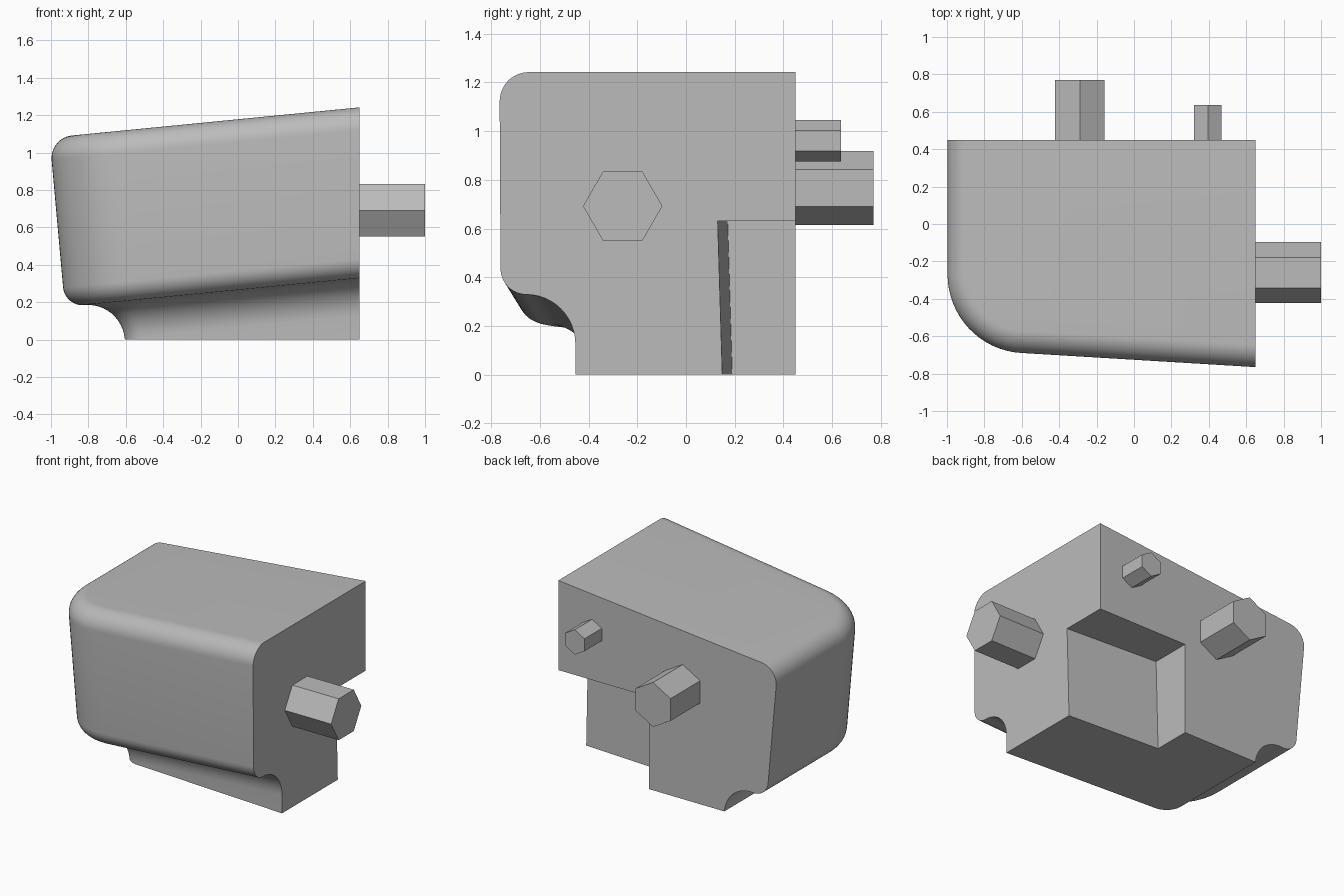
import bpy, bmesh
from math import pi, sin, cos, atan, radians
from mathutils import Vector, Matrix

cube = bpy.data.objects.get("Cube")
if cube:
    bpy.data.objects.remove(cube)

GREY = (0.5, 0.5, 0.5, 1)
grey = bpy.data.materials.new("plain grey")
grey.use_nodes = True
grey.diffuse_color = GREY
grey.node_tree.nodes["Principled BSDF"].inputs["Base Color"].default_value = GREY


def make_object(name, bm):
    bmesh.ops.recalc_face_normals(bm, faces=bm.faces[:])
    mesh = bpy.data.meshes.new(name)
    bm.to_mesh(mesh)
    bm.free()
    mesh.materials.append(grey)
    obj = bpy.data.objects.new(name, mesh)
    bpy.context.collection.objects.link(obj)
    return obj


def hex_bar(name, start, axis, length, radius, turn=0):
    """Six-sided bar from start along axis; turn spins it about that axis."""
    axis = Vector(axis)
    spin = Matrix.Rotation(turn, 4, axis) @ axis.to_track_quat("Z", "Y").to_matrix().to_4x4()
    bm = bmesh.new()
    bmesh.ops.create_cone(bm, cap_ends=True, segments=6, radius1=radius, radius2=radius,
                          depth=length, matrix=Matrix.Translation((0, 0, length / 2)))
    # put the first corner along global z (or y for upright bars)
    bm.transform(spin)
    bm.transform(Matrix.Translation(start))
    return make_object(name, bm)


def arc(cx, cz, r, a0, a1, steps=12):
    for i in range(steps + 1):
        a = radians(a0 + (a1 - a0) * i / steps)
        yield cx + r * cos(a), cz + r * sin(a)


# Side profile as (inset, height): rounded top, wall, rounded belly, cove, foot
profile = [*arc(0.12, 1.12, 0.12, 90, 180),
           *arc(0.105, 0.44, 0.105, 180, 270),
           *arc(0.105, 0.135, 0.2, 90, 0),
           (0.305, -0.3)]

# Plan: straight side, big rounded corner, slightly splayed front
SPLAY, CORNER = 0.06, 0.42
CX, CY = -1 + CORNER, -0.27


def plan(inset):
    r = CORNER - inset
    yield CX - r, 0.7
    yield from arc(CX, CY, r, 180, 270 - math_deg(atan(SPLAY)), 16)
    a = 1.5 * pi - atan(SPLAY)
    x, y = CX + r * cos(a), CY + r * sin(a)
    yield 1.2, y - SPLAY * (1.2 - x)
    yield 1.2, 0.7


def math_deg(a):
    return a * 180 / pi


def lean(u, y, h):
    """Tilt the shell so the top rises to +x and the side leans outward."""
    z = h + 0.097 * (u - 0.65)
    return u - 0.09 * (z - 1.0), y, z


bm = bmesh.new()
rings = [[bm.verts.new(lean(u, y, h)) for u, y in plan(d)] for d, h in profile]
for lower, upper in zip(rings, rings[1:]):
    n = len(lower)
    for i in range(n):
        j = (i + 1) % n
        bm.faces.new((lower[i], lower[j], upper[j], upper[i]))
bm.faces.new(rings[0])
bm.faces.new(rings[-1])
bmesh.ops.recalc_face_normals(bm, faces=bm.faces[:])

# Trim the shell flat at the joint faces and the base
for point, normal in (((0.65, 0, 0), (1, 0, 0)), ((0, 0.45, 0), (0, 1, 0)),
                      ((0, 0, 0), (0, 0, -1))):
    cut = bmesh.ops.bisect_plane(bm, geom=bm.verts[:] + bm.edges[:] + bm.faces[:],
                                 plane_co=point, plane_no=normal, clear_outer=True)
    rim = [e for e in bm.edges if e.is_boundary]
    bmesh.ops.edgeloop_fill(bm, edges=rim)
body = make_object("corner_body", bm)

# Cutter for the notch in the back corner; its long wall follows the front
bm = bmesh.new()
bmesh.ops.create_cube(bm, size=1)
for v in bm.verts:
    x = 0.9 if v.co.x > 0 else -0.035
    z = 0.63 if v.co.z > 0 else -0.2
    y = 0.7 if v.co.y > 0 else 0.13 + 0.06 * (0.65 - x) + 0.03 * (0.63 - z)
    v.co = x, y, z
cutters = [make_object("notch_cutter", bm)]

# Cutters for the two sockets under the base
for i, (x, y) in enumerate(((0.525, -0.12), (-0.23, 0.06))):
    cutters.append(hex_bar(f"socket_cutter_{i}", (x, y, -0.1), (0, 0, 1), 0.42, 0.125))

for cutter in cutters:
    cutter.hide_render = True
    mod = body.modifiers.new("cut", "BOOLEAN")
    mod.operation, mod.solver, mod.object = "DIFFERENCE", "EXACT", cutter
    bpy.context.view_layer.objects.active = body
    bpy.ops.object.modifier_apply(modifier=mod.name)
    bpy.data.objects.remove(cutter)

bpy.ops.object.select_all(action="DESELECT")
body.select_set(True)
bpy.context.view_layer.objects.active = body
bpy.ops.object.shade_smooth_by_angle(angle=radians(30))

# Joining pegs on the side and back faces
hex_bar("side_peg", (0.6, -0.26, 0.692), (1, 0, 0), 0.4, 0.163, pi / 2)
hex_bar("large_back_peg", (-0.29, 0.4, 0.767), (0, 1, 0), 0.37, 0.152)
hex_bar("small_back_peg", (0.395, 0.4, 0.96), (0, 1, 0), 0.237, 0.085)
